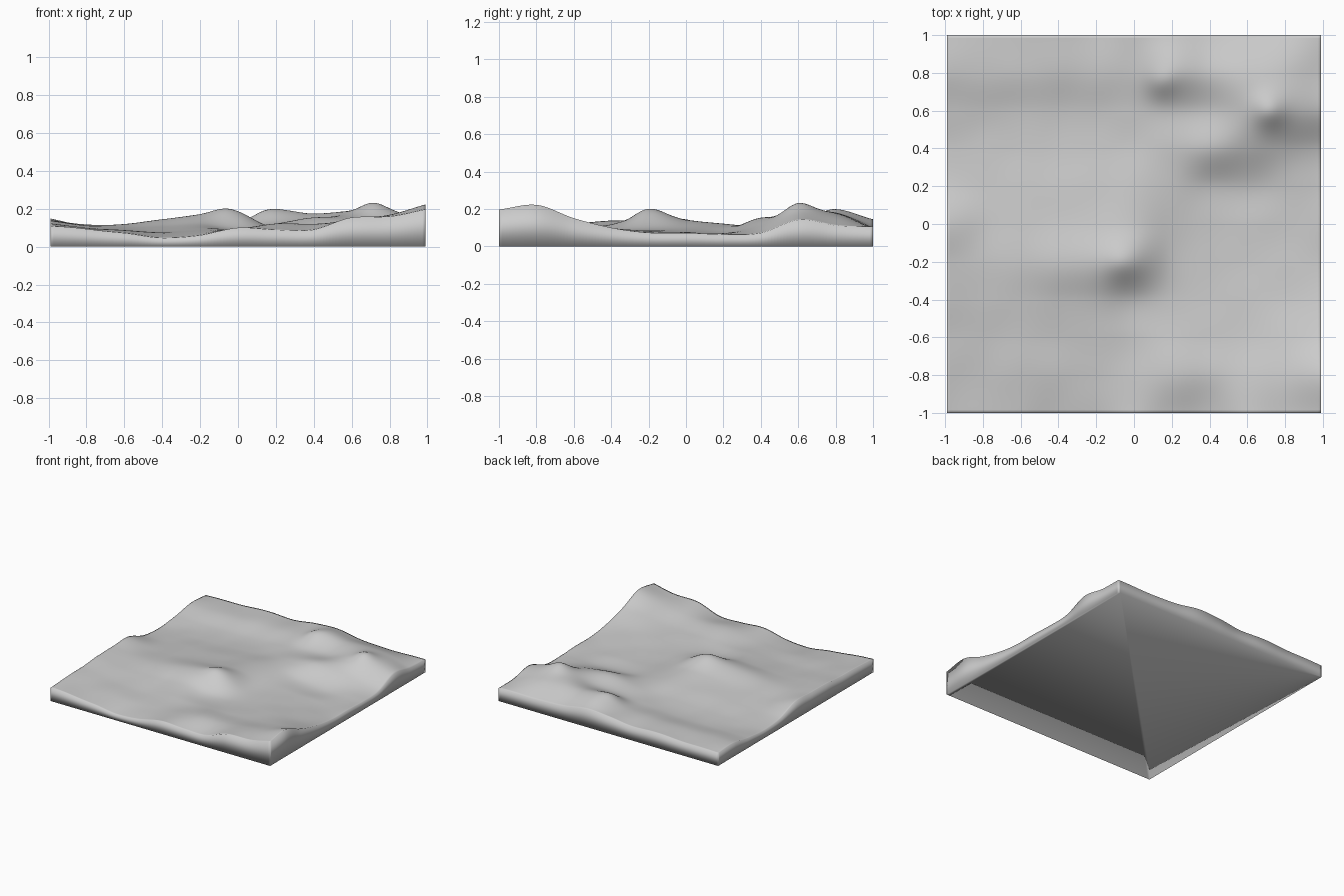
import bpy, bmesh, math
from mathutils import noise, Vector

if "Cube" in bpy.data.objects:
    bpy.data.objects.remove(bpy.data.objects["Cube"])

HALF_X, HALF_Y, CELLS = 0.99, 1.0, 120

# Coarse relief in hundredths: one profile per 0.2 step of y (front to back), x left to right
PROFILES = [
    (11, 9.3, 7, 4.5, 6, 10, 9, 9, 15.5, 16, 19.5),
    (12, 9.5, 8.5, 7, 8, 9.5, 12, 12, 14, 16.5, 22),
    (12.5, 10, 8.5, 8, 9.5, 9, 10, 10, 11, 13, 15),
    (13.5, 11, 10.3, 10.5, 11.5, 9, 8.5, 9, 9.5, 10, 10),
    (14, 11.5, 12, 14.5, 16.5, 17, 9.5, 8.5, 8, 8, 7),
    (14.3, 10, 10.5, 11.5, 13, 14, 10, 8, 7.5, 7, 7),
    (8, 8, 9, 10, 11, 12, 11, 8, 7, 7, 6.5),
    (6, 7, 7.5, 8, 9, 10, 12, 15, 14, 11, 7),
    (8, 8, 8, 8, 9, 10, 12, 13.5, 18, 18.5, 14),
    (11, 11, 11, 11.5, 12, 13, 19, 17.5, 18, 16.5, 11),
    (10, 10.5, 11, 12, 11, 13.5, 14.5, 11.5, 10, 10, 10.5),
]

# Sharper local crests: x, y, height, radius
CRESTS = [(0.72, 0.60, 0.042, 0.09), (-0.07, -0.2, 0.025, 0.10), (0.14, 0.75, 0.02, 0.08)]


def spline(values, t):
    """Catmull-Rom curve through evenly spaced values, t from 0 to 1."""
    last = len(values) - 1
    i = min(int(t * last), last - 1)
    f = t * last - i
    b, c = values[i], values[i + 1]
    a = values[i - 1] if i > 0 else 2 * b - c
    d = values[i + 2] if i + 2 <= last else 2 * c - b
    return b + 0.5 * f * (c - a + f * (2 * a - 5 * b + 4 * c - d + f * (3 * (b - c) + d - a)))


def height(x, y):
    z = spline([spline(row, (x + 1) / 2) for row in PROFILES], (y + 1) / 2) / 100
    for cx, cy, h, r in CRESTS:
        z += h * math.exp(-((x - cx) ** 2 + (y - cy) ** 2) / (r * r))
    return z + 0.004 * noise.noise(Vector((x * 5, y * 5, 2.5)))


# Terrain surface
bm = bmesh.new()
bmesh.ops.create_grid(bm, x_segments=CELLS, y_segments=CELLS, size=1)
for v in bm.verts:
    v.co.z = height(max(-1, min(1, v.co.x)), max(-1, min(1, v.co.y)))
    v.co.x *= HALF_X
    v.co.y *= HALF_Y

# Side walls and flat base
rim = [e for e in bm.edges if e.is_boundary]
walls = bmesh.ops.extrude_edge_only(bm, edges=rim)["geom"]
for v in (g for g in walls if isinstance(g, bmesh.types.BMVert)):
    v.co.z = 0
bmesh.ops.contextual_create(bm, geom=[e for e in bm.edges if e.is_boundary])
bmesh.ops.recalc_face_normals(bm, faces=bm.faces)
for f in bm.faces:
    f.smooth = True

mesh = bpy.data.meshes.new("terrain_slab")
bm.to_mesh(mesh)
bm.free()
bpy.context.collection.objects.link(bpy.data.objects.new("terrain_slab", mesh))
